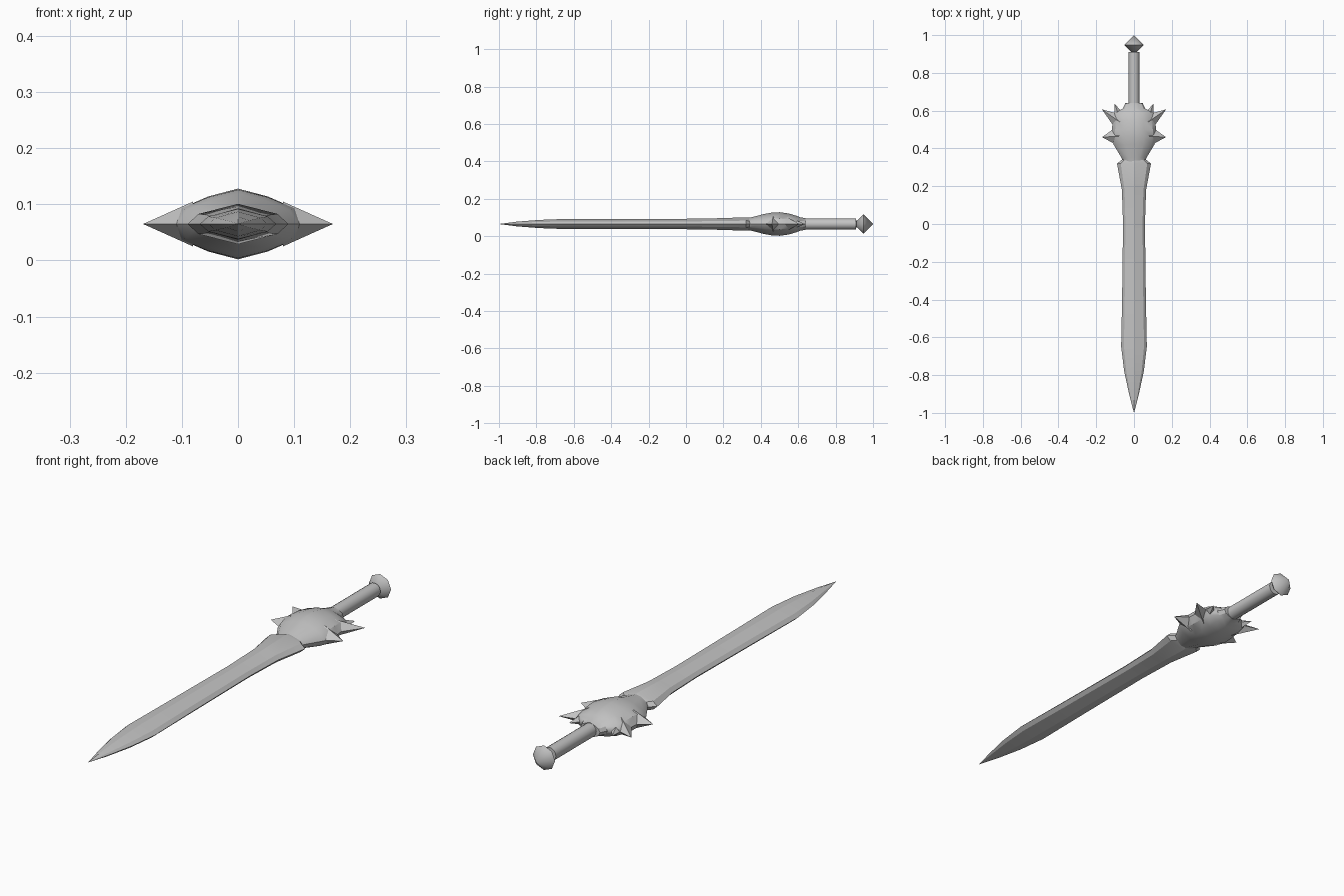
import bpy, bmesh, math
from mathutils import Vector, Matrix

cube = bpy.data.objects.get("Cube")
if cube:
    bpy.data.objects.remove(cube, do_unlink=True)

MID = 0.065  # height of the sword's centre plane

steel = bpy.data.materials.new("grey steel")
steel.use_nodes = True
steel.diffuse_color = (0.55, 0.55, 0.55, 1)
steel.node_tree.nodes["Principled BSDF"].inputs["Base Color"].default_value = (0.55, 0.55, 0.55, 1)


def finish(bm, name, angle=30):
    bmesh.ops.remove_doubles(bm, verts=bm.verts, dist=0.0005)
    bmesh.ops.recalc_face_normals(bm, faces=bm.faces)
    mesh = bpy.data.meshes.new(name)
    bm.to_mesh(mesh)
    bm.free()
    mesh.materials.append(steel)
    ob = bpy.data.objects.new(name, mesh)
    bpy.context.collection.objects.link(ob)
    bpy.ops.object.select_all(action="DESELECT")
    ob.select_set(True)
    bpy.context.view_layer.objects.active = ob
    bpy.ops.object.shade_smooth_by_angle(angle=math.radians(angle))
    return ob


def loft(name, stations, section, angle=30):
    """Skin cross-sections along y; section lists one quarter from edge to ridge."""
    full = section + [(-x, z) for x, z in section[-2::-1]]
    full += [(x, -z) for x, z in full[-2:0:-1]]
    bm = bmesh.new()
    rings = [[bm.verts.new((x * w, y, MID + z * h)) for x, z in full]
             for y, w, h in stations]
    n = len(full)
    for a, b in zip(rings, rings[1:]):
        for i in range(n):
            j = (i + 1) % n
            bm.faces.new((a[i], a[j], b[j], b[i]))
    bm.faces.new(rings[0])
    bm.faces.new(rings[-1])
    return finish(bm, name, angle)


# Blade: ridged faces with ground cutting edges
loft("blade", [(-1, 0.0004, 0.0004), (-0.9, 0.026, 0.013), (-0.78, 0.052, 0.022),
               (-0.65, 0.068, 0.027), (-0.4, 0.063, 0.028), (0, 0.058, 0.028),
               (0.18, 0.064, 0.031), (0.32, 0.09, 0.036), (0.345, 0.058, 0.032)],
     [(1, 0), (0.78, 0.5), (0, 1)], 20)

# Guard: swollen body between blade and grip
loft("guard_body", [(0.325, 0.055, 0.032), (0.35, 0.066, 0.036), (0.42, 0.108, 0.054),
                    (0.46, 0.118, 0.061), (0.5, 0.117, 0.063), (0.55, 0.112, 0.056),
                    (0.59, 0.105, 0.044), (0.61, 0.06, 0.036), (0.64, 0.046, 0.031)],
     [(1, 0), (0.85, 0.46), (0.45, 0.78), (0, 1)], 35)

# Guard spikes: flattened four-sided points on both sides
spikes = {"lower": ((0.08, 0.465), (0.169, 0.46), 0.056, 0.04),
          "upper": ((0.075, 0.54), (0.17, 0.607), 0.042, 0.036),
          "rear": ((0.075, 0.56), (0.102, 0.636), 0.032, 0.03)}
for label, (base, tip, half_width, half_height) in spikes.items():
    for side_name, side in (("left", 1), ("right", -1)):
        start = Vector((base[0] * side, base[1], MID))
        end = Vector((tip[0] * side, tip[1], MID))
        across = (end - start).cross(Vector((0, 0, 1))).normalized() * half_width
        up = Vector((0, 0, half_height))
        bm = bmesh.new()
        ring = [bm.verts.new(start + d) for d in (across, up, -across, -up)]
        point = bm.verts.new(end)
        for i in range(4):
            bm.faces.new((ring[i], ring[(i + 1) % 4], point))
        bm.faces.new(ring)
        finish(bm, f"guard_spike_{label}_{side_name}")


def turned(name, profile, sides, angle):
    """Stack cones along y from (y, radius) pairs."""
    bm = bmesh.new()
    for (y0, r0), (y1, r1) in zip(profile, profile[1:]):
        place = Matrix.Translation((0, (y0 + y1) / 2, MID)) @ Matrix.Rotation(-math.pi / 2, 4, "X")
        bmesh.ops.create_cone(bm, cap_ends=False, segments=sides, radius1=r0, radius2=r1,
                              depth=y1 - y0, matrix=place)
    return finish(bm, name, angle)


# Grip and double-cone pommel
turned("grip", [(0.6, 0), (0.601, 0.029), (0.91, 0.029), (0.911, 0)], 16, 40)
turned("pommel", [(0.897, 0), (0.948, 0.052), (1, 0)], 8, 50)
